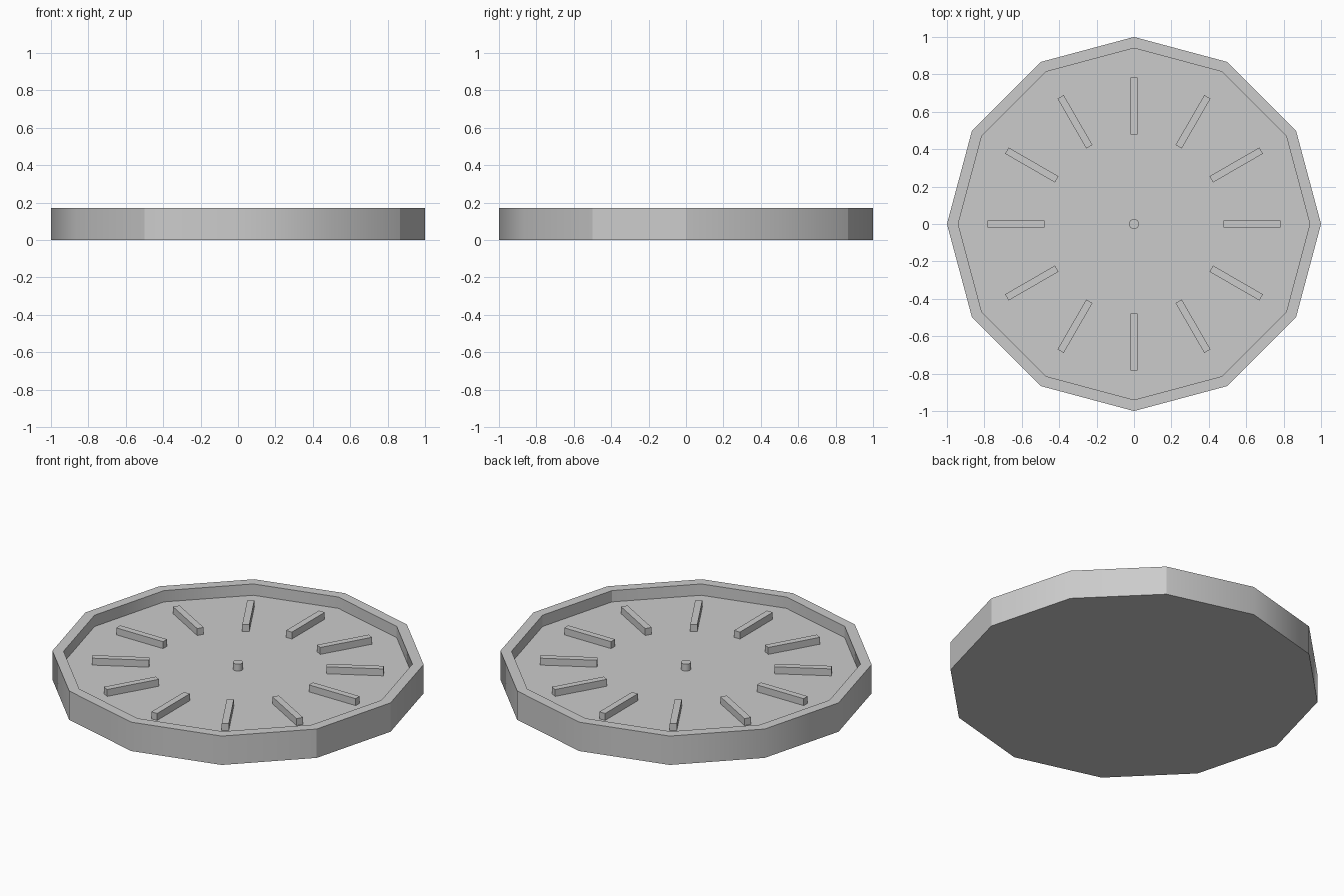
import bpy, bmesh
from math import sin, cos, radians, degrees, atan2, pi
from mathutils import Matrix

if "Cube" in bpy.data.objects:
    bpy.data.objects.remove(bpy.data.objects["Cube"])

RIM_Z, FLOOR_Z, MARK_Z = 0.171, 0.104, 0.145


def add_object(name, bm):
    bmesh.ops.recalc_face_normals(bm, faces=bm.faces)
    mesh = bpy.data.meshes.new(name)
    bm.to_mesh(mesh)
    bm.free()
    obj = bpy.data.objects.new(name, mesh)
    bpy.context.collection.objects.link(obj)
    return obj


# Twelve-sided case: outer wall, flat rim, inner wall and recessed dial floor
bm = bmesh.new()
rings = []
for r, z in [(1, 0), (1, RIM_Z), (0.94, RIM_Z), (0.94, FLOOR_Z)]:
    rings.append([bm.verts.new((r * cos(i * pi / 6), r * sin(i * pi / 6), z)) for i in range(12)])
for a, b in zip(rings, rings[1:]):
    for i in range(12):
        j = (i + 1) % 12
        bm.faces.new((a[i], a[j], b[j], b[i]))
bm.faces.new(rings[0][::-1])
bm.faces.new(rings[-1])
bm.normal_update()
# Walls are smooth, with horizontal edges and a few corners kept sharp
for f in bm.faces:
    f.smooth = abs(f.normal.z) < 0.5
for e in bm.edges:
    v, w = e.verts
    corner = round(degrees(atan2(v.co.y, v.co.x)))
    e.smooth = abs(v.co.z - w.co.z) > 0.01 and corner not in (-120, -30, 0, 60)
add_object("clock_case", bm)

# Twelve raised hour bars
for i in range(12):
    bm = bmesh.new()
    bmesh.ops.create_cube(bm, size=1, matrix=Matrix.Rotation(radians(30 * i), 4, 'Z')
                          @ Matrix.Translation((0.631, 0, (FLOOR_Z + MARK_Z) / 2))
                          @ Matrix.Diagonal((0.307, 0.038, MARK_Z - FLOOR_Z, 1)))
    add_object(f"hour_bar_{i + 1}", bm)

# Centre pin
bm = bmesh.new()
bmesh.ops.create_cone(bm, cap_ends=True, segments=16, radius1=0.027, radius2=0.027,
                      depth=MARK_Z - FLOOR_Z,
                      matrix=Matrix.Translation((0, 0, (FLOOR_Z + MARK_Z) / 2)))
pin = add_object("centre_pin", bm)
bpy.context.view_layer.objects.active = pin
pin.select_set(True)
bpy.ops.object.shade_smooth_by_angle(angle=radians(35))
